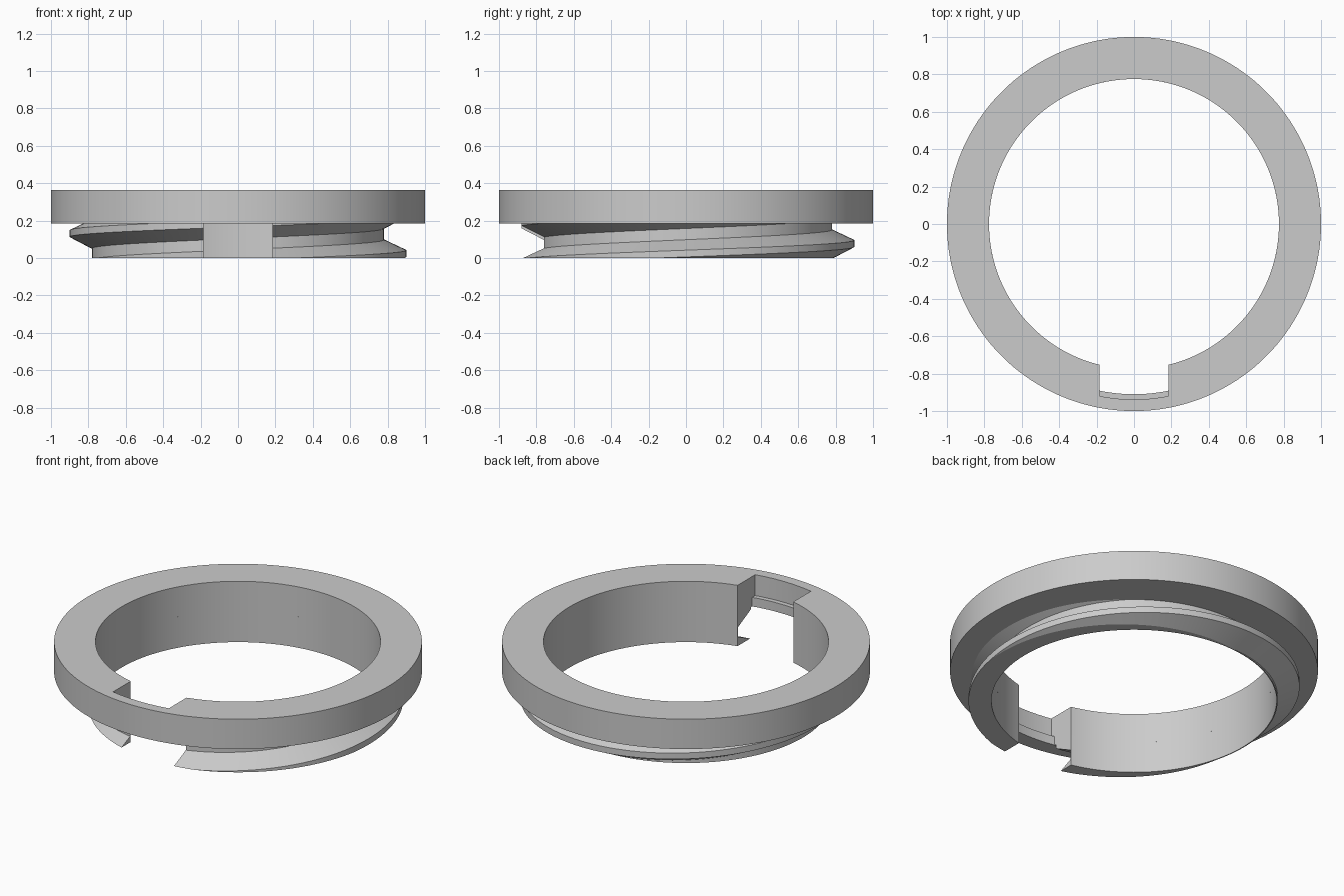
import bpy, bmesh, math

cube = bpy.data.objects.get("Cube")
if cube:
    bpy.data.objects.remove(cube)

INNER, CORE, CREST, OUTER = 0.775, 0.781, 0.90, 1.0
COLLAR_Z, TOP_Z = 0.186, 0.365
SLOT = 0.185          # half width of the key slot
PITCH = 0.214

grey = bpy.data.materials.new("plain grey")
grey.use_nodes = True
grey.diffuse_color = (0.6, 0.6, 0.6, 1)
grey.node_tree.nodes["Principled BSDF"].inputs["Base Color"].default_value = (0.6, 0.6, 0.6, 1)


def around(r, t):
    """Angle running from one slot side to the other, the long way round."""
    half = math.asin(SLOT / r)
    return -math.pi / 2 + half + t * (2 * math.pi - 2 * half)


def across(r, t):
    """Angle running across the slot opening."""
    return -math.pi / 2 + (2 * t - 1) * math.asin(SLOT / r)


def full(r, t):
    return 2 * math.pi * t


def sweep(profile, angle, steps, pitch=0, closed=False):
    """Sweep an (r, z) outline about z, climbing by pitch each turn."""
    bm = bmesh.new()
    rings = []
    for i in range(steps if closed else steps + 1):
        ring = []
        for r, z in profile:
            a = angle(r, i / steps)
            ring.append(bm.verts.new((r * math.cos(a), r * math.sin(a),
                                      z + pitch * a / (2 * math.pi))))
        rings.append(ring)
    n = len(profile)
    for i in range(steps):
        a, b = rings[i], rings[(i + 1) % len(rings)]
        for j in range(n):
            k = (j + 1) % n
            bm.faces.new((a[j], a[k], b[k], b[j]))
    if not closed:
        bm.faces.new(rings[0])
        bm.faces.new(rings[-1])
    bmesh.ops.recalc_face_normals(bm, faces=bm.faces)
    return bm


def make_object(name, bm):
    mesh = bpy.data.meshes.new(name)
    bm.to_mesh(mesh)
    bm.free()
    mesh.materials.append(grey)
    obj = bpy.data.objects.new(name, mesh)
    bpy.context.collection.objects.link(obj)
    return obj


def activate(obj):
    bpy.ops.object.select_all(action="DESELECT")
    obj.select_set(True)
    bpy.context.view_layer.objects.active = obj


# Collar: plain ring with a stepped slot cut from its inside
collar = make_object("collar", sweep(
    [(INNER, COLLAR_Z), (OUTER, COLLAR_Z), (OUTER, TOP_Z), (INNER, TOP_Z)],
    full, 180, closed=True))
cutter = make_object("slot_cutter", sweep(
    [(0.6, 0.1), (0.91, 0.1), (0.91, 0.24), (0.938, 0.24), (0.938, 0.5), (0.6, 0.5)],
    across, 12))
cutter.hide_render = True
activate(collar)
cut = collar.modifiers.new("slot", "BOOLEAN")
cut.operation, cut.solver, cut.object = "DIFFERENCE", "EXACT", cutter
bpy.ops.object.modifier_apply(modifier=cut.name)
bpy.data.objects.remove(cutter)

# Threaded neck: helical outline, trimmed flat at the foot and under the collar
outline = [(INNER, -0.6)]
for turn in range(-2, 3):
    mid = 0.024 + turn * PITCH
    outline += [(CORE, mid - 0.08), (CREST, mid - 0.018),
                (CREST, mid + 0.018), (CORE, mid + 0.074)]
outline.append((INNER, 0.6))
bm = sweep(outline, around, 180, pitch=PITCH)
for height, side in ((0, -1), (COLLAR_Z, 1)):
    result = bmesh.ops.bisect_plane(
        bm, geom=bm.verts[:] + bm.edges[:] + bm.faces[:], dist=1e-6,
        plane_co=(0, 0, height), plane_no=(0, 0, side), clear_outer=True)
    rim = [e for e in result["geom_cut"] if isinstance(e, bmesh.types.BMEdge)]
    bmesh.ops.triangle_fill(bm, edges=rim, use_beauty=True, normal=(0, 0, side))
bmesh.ops.recalc_face_normals(bm, faces=bm.faces)
neck = make_object("threaded_neck", bm)

# Smooth round walls, keep crisp edges
for obj in (collar, neck):
    activate(obj)
    bpy.ops.object.shade_smooth_by_angle(angle=math.radians(20))
